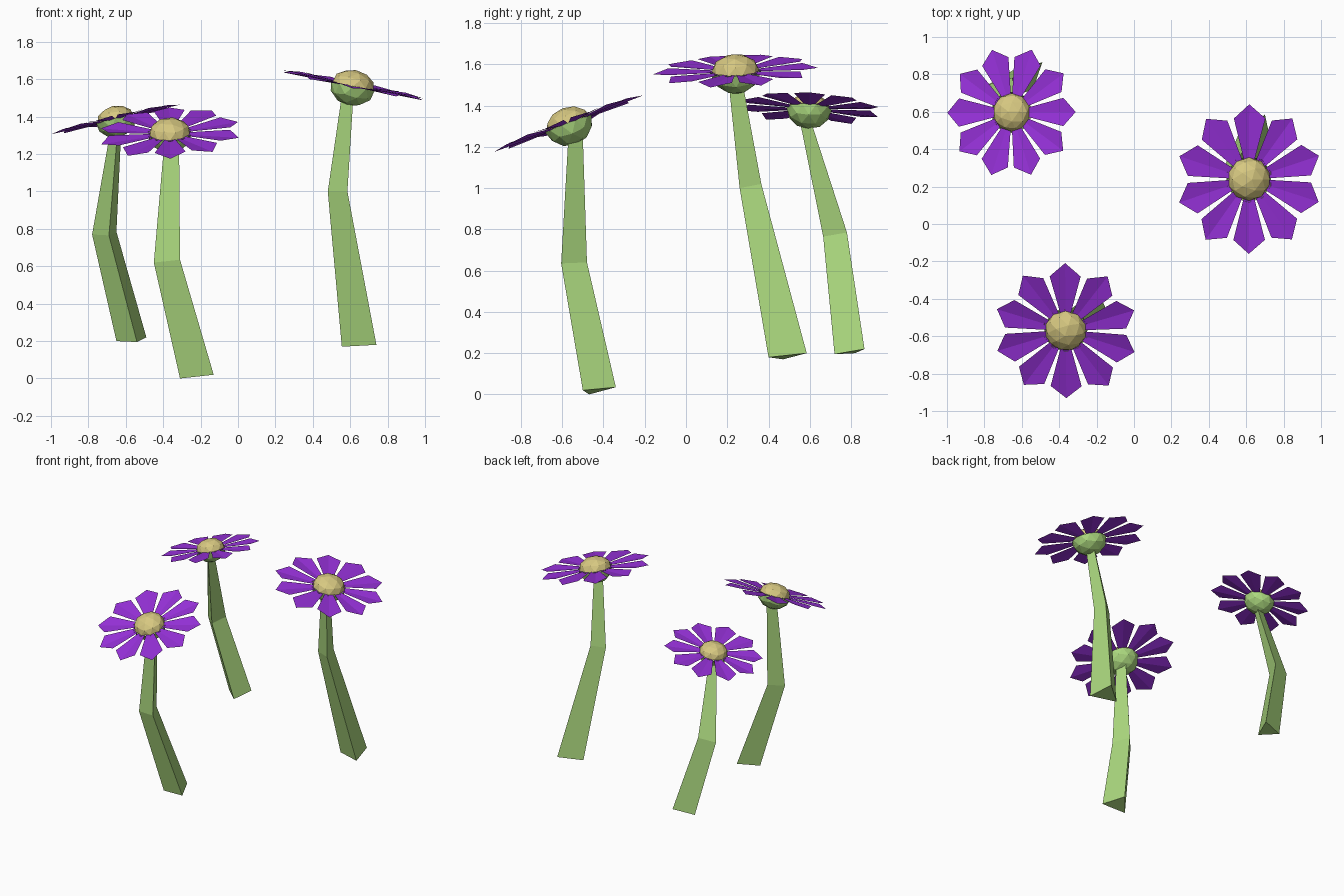
import bpy, bmesh
from math import radians
from mathutils import Vector, Matrix

if "Cube" in bpy.data.objects:
    bpy.data.objects.remove(bpy.data.objects["Cube"])


def material(name, rgb):
    m = bpy.data.materials.new(name)
    m.diffuse_color = (*rgb, 1)
    m.use_nodes = True
    m.node_tree.nodes["Principled BSDF"].inputs["Base Color"].default_value = m.diffuse_color
    return m


GREEN = material("leaf_green", (0.41, 0.69, 0.21))
PURPLE = material("petal_purple", (0.30, 0.03, 0.68))
YELLOW = material("pollen_yellow", (0.68, 0.58, 0.22))


def finish(bm, name, mat, matrix=Matrix()):
    mesh = bpy.data.meshes.new(name)
    bm.to_mesh(mesh)
    bm.free()
    mesh.materials.append(mat)
    ob = bpy.data.objects.new(name, mesh)
    ob.matrix_world = matrix
    bpy.context.collection.objects.link(ob)


# Three-sided bent stem, lofted through triangular rings
def stem(name, rings):
    bm = bmesh.new()
    loops = [[bm.verts.new(p) for p in ring] for ring in rings]
    for a, b in zip(loops, loops[1:]):
        for i in range(3):
            j = (i + 1) % 3
            bm.faces.new((a[i], a[j], b[j], b[i]))
    bm.faces.new(loops[0][::-1])
    bm.faces.new(loops[-1])
    bmesh.ops.recalc_face_normals(bm, faces=bm.faces)
    finish(bm, name, GREEN)


# Ten creased petals around the head
def petals(name, start, matrix):
    bm = bmesh.new()
    for k in range(10):
        rot = Matrix.Rotation(radians(start + 36 * k), 3, 'Z')
        inner, tip, l0, l1, r0, r1 = [bm.verts.new(rot @ Vector(p)) for p in (
            (0.06, 0, -0.004), (0.40, 0, 0),
            (0.06, 0.018, 0), (0.325, 0.086, 0.01),
            (0.06, -0.018, 0), (0.325, -0.086, 0.01))]
        bm.faces.new((inner, tip, l1, l0))
        bm.faces.new((inner, r0, r1, tip))
    finish(bm, name, PURPLE, matrix)


# Half of a flattened, faceted ball: pollen on top, green cup below
def half_ball(name, mat, radius, height, side, matrix):
    bm = bmesh.new()
    bmesh.ops.create_icosphere(bm, subdivisions=2, radius=1)
    drop = [f for f in bm.faces if f.calc_center_median().z * side < 0]
    bmesh.ops.delete(bm, geom=drop, context='FACES')
    bmesh.ops.scale(bm, vec=(radius, radius, height), verts=bm.verts)
    finish(bm, name, mat, matrix)


def flower(tag, centre, normal, size, start, rings):
    tilt = Vector((0, 0, 1)).rotation_difference(Vector(normal))
    m = Matrix.LocRotScale(Vector(centre), tilt, Vector((size,) * 3))
    stem(tag + "_stem", rings)
    petals(tag + "_petals", start, m)
    half_ball(tag + "_centre", YELLOW, 0.116, 0.083, 1, m)
    half_ball(tag + "_cup", GREEN, 0.125, 0.112, -1, m)


flower("front_flower", (-0.365, -0.57, 1.312), (-0.05, -0.38, 1), 0.965, 90, [
    [(-0.31, -0.47, 0.0), (-0.13, -0.50, 0.02), (-0.20, -0.34, 0.035)],
    [(-0.45, -0.575, 0.62), (-0.31, -0.605, 0.635), (-0.365, -0.48, 0.64)],
    [(-0.395, -0.555, 1.25), (-0.315, -0.57, 1.25), (-0.345, -0.50, 1.25)]])

flower("right_flower", (0.615, 0.24, 1.567), (0.2, -0.04, 1), 1.0, 90, [
    [(0.555, 0.47, 0.17), (0.74, 0.40, 0.18), (0.70, 0.585, 0.20)],
    [(0.48, 0.30, 1.0), (0.585, 0.26, 1.0), (0.567, 0.365, 1.02)],
    [(0.55, 0.235, 1.48), (0.615, 0.21, 1.48), (0.60, 0.28, 1.48)]])

flower("back_flower", (-0.655, 0.597, 1.385), (-0.23, 0.05, 1), 0.88, 0, [
    [(-0.65, 0.82, 0.20), (-0.54, 0.72, 0.195), (-0.49, 0.865, 0.22)],
    [(-0.78, 0.745, 0.77), (-0.69, 0.665, 0.765), (-0.65, 0.78, 0.785)],
    [(-0.685, 0.60, 1.31), (-0.645, 0.555, 1.31), (-0.625, 0.61, 1.31)]])
